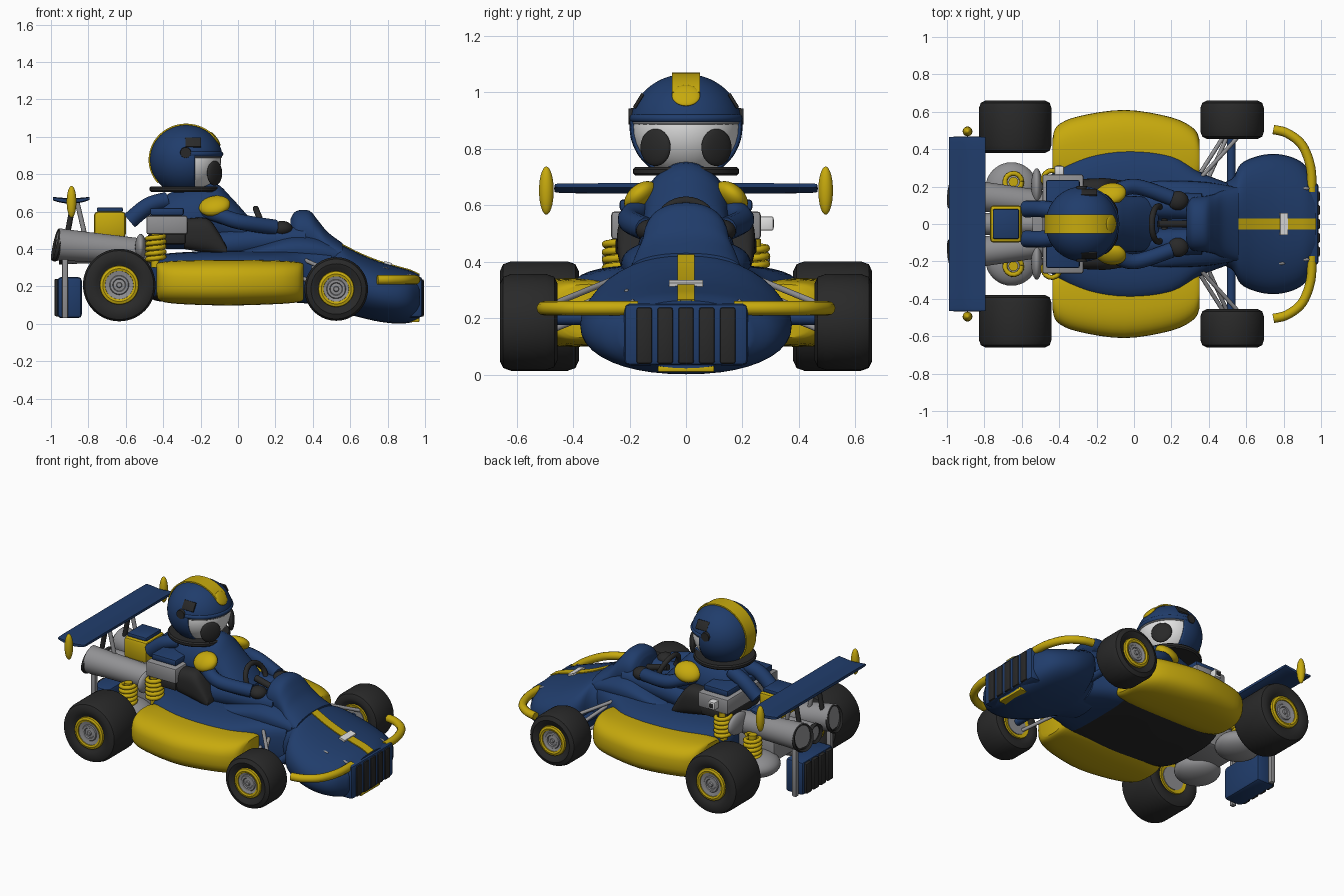
import bpy, bmesh, math
from mathutils import Vector, Matrix

cube = bpy.data.objects.get("Cube")
if cube:
    bpy.data.objects.remove(cube, do_unlink=True)


def material(name, r, g, b):
    m = bpy.data.materials.new(name)
    m.use_nodes = True
    m.diffuse_color = (r, g, b, 1)
    m.node_tree.nodes["Principled BSDF"].inputs["Base Color"].default_value = (r, g, b, 1)
    return m


BLUE = material("deep_blue", .0145, .046, .148)
YELLOW = material("warm_yellow", .57, .4, .004)
BLACK = material("rubber_black", .022, .022, .022)
GREY = material("metal_grey", .28, .28, .29)
WHITE = material("face_white", .75, .75, .75)


def finish(bm, name, *mats):
    bmesh.ops.recalc_face_normals(bm, faces=bm.faces)
    me = bpy.data.meshes.new(name)
    bm.to_mesh(me)
    bm.free()
    for m in mats:
        me.materials.append(m)
    me.shade_smooth()
    me.set_sharp_from_angle(angle=math.radians(38))
    ob = bpy.data.objects.new(name, me)
    bpy.context.collection.objects.link(ob)
    return ob


def skin(bm, rings):
    """Bridge equal rings of points with quads and cap both ends."""
    vs = [[bm.verts.new(p) for p in r] for r in rings]
    n = len(vs[0])
    for a, b in zip(vs, vs[1:]):
        for i in range(n):
            j = (i + 1) % n
            bm.faces.new((a[i], a[j], b[j], b[i]))
    bm.faces.new(vs[0])
    bm.faces.new(vs[-1])


def smooth_steps(rows, steps=4):
    """Catmull-Rom interpolation of section rows."""
    rows = [Vector(r) for r in rows]
    out = []
    for i in range(len(rows) - 1):
        a, b = rows[i], rows[i + 1]
        p = rows[i - 1] if i else a
        q = rows[min(i + 2, len(rows) - 1)]
        for k in range(steps):
            t = k / steps
            out.append(.5 * (2 * a + (b - p) * t + (2 * p - 5 * a + 4 * b - q) * t * t
                             + (3 * a - p - 3 * b + q) * t ** 3))
    return out + [rows[-1]]


def loft(name, rows, mat, power=2.2, n=40):
    """Superellipse hull along x; rows are x, y_min, y_max, z_min, z_max."""
    bm = bmesh.new()
    rings = []
    for x, y0, y1, z0, z1 in smooth_steps(rows):
        ring = []
        for i in range(n):
            c, s = math.cos(math.tau * i / n), math.sin(math.tau * i / n)
            u = math.copysign(abs(c) ** (2 / power), c)
            v = math.copysign(abs(s) ** (2 / power), s)
            ring.append((x, (y0 + y1 + (y1 - y0) * u) / 2, (z0 + z1 + (z1 - z0) * v) / 2))
        rings.append(ring)
    skin(bm, rings)
    return finish(bm, name, mat)


def sym(rows):
    return [(x, -w, w, lo, hi) for x, w, lo, hi in rows]


def box(name, loc, size, mat, bevel=.012, rot=Matrix()):
    bm = bmesh.new()
    bmesh.ops.create_cube(bm, size=1)
    bmesh.ops.scale(bm, vec=size, verts=bm.verts)
    bmesh.ops.bevel(bm, geom=bm.edges[:], offset=bevel, segments=2, affect='EDGES', profile=.5)
    bmesh.ops.transform(bm, matrix=Matrix.Translation(loc) @ rot, verts=bm.verts)
    return finish(bm, name, mat)


def ball(name, loc, radii, mat, rot=Matrix()):
    bm = bmesh.new()
    bmesh.ops.create_uvsphere(bm, u_segments=32, v_segments=20, radius=1)
    bmesh.ops.transform(bm, matrix=Matrix.Translation(loc) @ rot @ Matrix.Diagonal((*radii, 1)), verts=bm.verts)
    return finish(bm, name, mat)


def lathe(name, profile, mat, loc, axis, n=40):
    """Revolve (radius, height) pairs about an axis through loc."""
    bm = bmesh.new()
    skin(bm, [[(max(r, .0005) * math.cos(math.tau * i / n), max(r, .0005) * math.sin(math.tau * i / n), h)
               for i in range(n)] for r, h in profile])
    rot = Vector(axis).to_track_quat('Z', 'Y').to_matrix().to_4x4()
    bmesh.ops.transform(bm, matrix=Matrix.Translation(loc) @ rot, verts=bm.verts)
    return finish(bm, name, mat)


def tube(name, points, radius, mat, smooth=True, cyclic=False):
    cu = bpy.data.curves.new(name, 'CURVE')
    cu.dimensions, cu.bevel_depth, cu.bevel_resolution, cu.use_fill_caps = '3D', radius, 4, True
    pts = smooth_steps(points, 6) if smooth else points
    sp = cu.splines.new('POLY')
    sp.points.add(len(pts) - 1)
    sp.use_cyclic_u = cyclic
    for p, co in zip(sp.points, pts):
        p.co = (*co, 1)
    tmp = bpy.data.objects.new(name + "_path", cu)
    bm = bmesh.new()
    bm.from_mesh(tmp.to_mesh())
    tmp.to_mesh_clear()
    bpy.data.objects.remove(tmp)
    return finish(bm, name, mat)


def ribbon(name, path, half, mat, lift):
    """Thin strip along an xz path."""
    bm = bmesh.new()
    rings = []
    for i, (x, z) in enumerate(path):
        a, b = path[max(i - 1, 0)], path[min(i + 1, len(path) - 1)]
        t = Vector((b[0] - a[0], b[1] - a[1])).normalized()
        nx, nz = -t.y * lift, t.x * lift
        rings.append([(x - nx, -half, z - nz), (x - nx, half, z - nz),
                      (x + nx, half, z + nz), (x + nx, -half, z + nz)])
    skin(bm, rings)
    return finish(bm, name, mat)


# Body hull, dark underside, nose and dashboard cowl
tub = loft("body_tub", sym([(-.47, .2, .14, .34), (-.42, .29, .12, .37), (-.25, .38, .115, .385), (-.03, .415, .11, .39),
                            (.2, .38, .115, .39), (.35, .28, .11, .4), (.5, .22, .09, .42)]), BLUE, 3.6)
tub.data.materials.append(BLACK)
for p in tub.data.polygons:
    if p.normal.z < -.6 and p.center.x < .28:
        p.material_index = 1
nose_rows = [(.4, .2, .09, .44), (.52, .24, .07, .435), (.57, .32, .055, .415), (.65, .36, .035, .375), (.75, .375, .012, .335),
             (.85, .355, .001, .305), (.92, .31, .006, .285), (.97, .23, .022, .262)]
loft("nose", sym(nose_rows), BLUE, 2.2)
loft("dash_cowl", sym([(.28, .1, .4, .56), (.31, .14, .38, .602), (.38, .15, .36, .605), (.43, .16, .34, .55),
                       (.48, .185, .3, .49), (.56, .2, .3, .43)]), BLUE, 2.2)
loft("cockpit_rim", sym([(.02, .22, .32, .4), (.12, .23, .32, .43), (.28, .23, .3, .48), (.42, .22, .3, .47),
                         (.53, .2, .3, .43)]), BLUE, 2.4)
top = [(r[0], r[3]) for r in smooth_steps(nose_rows) if r[0] > .54]
ribbon("nose_stripe", top, .03, YELLOW, .005)
ribbon("nose_badge", [(.78, .327), (.82, .316)], .06, WHITE, .009)
box("nose_lip", (.945, 0, .02), (.05, .2, .022), YELLOW, .005)
for x, y, z in ((.78, -.21, .292), (.91, .19, .255), (.91, -.19, .255)):
    ball("nose_clip", (x, y, z), (.028, .01, .012), GREY)

# Front grille
box("grille_block", (.937, 0, .142), (.1, .44, .22), BLUE, .02)
for i in range(5):
    box("grille_slot", (.968, (i - 2) * .074, .138), (.052, .056, .2), BLACK, .009)

# Wheels
for s in (1, -1):
    for label, x, z, r, inner, rim in (("rear", -.635, .207, .194, .38, .1), ("front", .525, .186, .17, .455, .092)):
        w = .66 - inner
        lathe(label + "_tyre", [(rim - .01, .025), (rim + .02, .005), (r - .035, 0), (r - .01, .012), (r, .04), (r, w - .04),
                                (r - .01, w - .012), (r - .035, w), (rim + .02, w - .008), (rim - .01, w - .03)],
              BLACK, (x, s * inner, z), (0, s, 0), 56)
        lathe(label + "_rim", [(rim - .025, .015), (rim, .008), (rim + .006, .03), (rim + .006, w - .03), (rim + .002, w - .007),
                               (rim - .012, w - .002), (rim - .024, w - .006), (rim - .026, w - .025)],
              YELLOW, (x, s * inner, z), (0, s, 0))
        lathe(label + "_hub", [(.0, .01), (rim - .024, .01), (rim - .024, w - .012), (.052, w - .017), (.048, w - .011),
                               (.035, w - .011), (.031, w - .017), (.015, w - .015), (.012, w - .006), (0, w - .006)],
              GREY, (x, s * inner, z), (0, s, 0))

    # Side pod
    rows = [(-.435, .26, .46, .15, .32), (-.41, .22, .525, .12, .33), (-.3, .19, .575, .105, .338), (-.05, .18, .61, .098, .342),
            (.2, .18, .57, .105, .338), (.32, .2, .51, .115, .33), (.35, .24, .45, .13, .32)]
    loft("side_pod", [(x, *sorted((s * a, s * b)), lo, hi) for x, a, b, lo, hi in rows], YELLOW, 2.7)

    # Front suspension and curved bumper
    tube("front_axle", [(.52, s * .15, .2), (.52, s * .47, .2)], .024, BLUE, False)
    for x0, z0, x1, z1 in ((.36, .34, .56, .25), (.4, .3, .5, .2), (.34, .25, .48, .16)):
        tube("suspension_rod", [(x0, s * .25, z0), (x1, s * .47, z1)], .011, GREY, False)
    tube("front_bumper", [(.745, s * .505, .235), (.82, s * .485, .235), (.9, s * .42, .235), (.945, s * .3, .235),
                          (.95, s * .17, .235)], .025, YELLOW)

    # Coil springs standing on round housings
    for x, y, z in ((-.645, .225, .23), (-.44, .24, .33)):
        coil = [(x + .046 * math.cos(a * .5), s * y + .046 * math.sin(a * .5), z + a * .0022) for a in range(64)]
        tube("coil_spring", coil, .013, YELLOW, False)
        tube("damper", [(x, s * y, z - .03), (x, s * y, z + .15)], .026, YELLOW, False)
    ball("gear_housing", (-.655, s * .19, .18), (.14, .14, .075), GREY)

    # Exhaust pipes with slanted dark mouths, converging forward
    lathe("exhaust_pipe", [(0, .5), (.065, .5), (.072, .44), (.08, .15), (.086, 0), (0, 0)],
          GREY, (-.965, s * .165, .425), (1, -s * .12, -.09))
    lathe("exhaust_mouth", [(0, .012), (.07, .012), (.07, 0), (.084, -.01), (.088, .008), (.082, .02)], BLACK,
          (-.97, s * .165, .42), (1, -s * .12, -.22))
    ball("exhaust_bend", (-.52, s * .2, .41), (.03, .098, .07), GREY)

    # Rear wing posts and end caps
    tube("wing_post", [(-.92, s * .12, .44), (-.88, s * .12, .65)], .015, BLACK, False)
    tube("wing_brace", [(-.82, s * .12, .48), (-.86, s * .12, .65)], .013, GREY, False)
    ball("wing_cap", (-.89, s * .495, .652), (.026, .026, .085), YELLOW)
    box("rear_frame", (-.925, s * .18, .2), (.03, .03, .34), GREY, .006)

    # Seat side, limbs and helmet side details
    rows = [(-.29, .1, .24, .4, .56), (-.17, .1, .245, .38, .565), (-.11, .12, .24, .37, .5), (-.06, .14, .23, .36, .41)]
    loft("seat_side", [(x, *sorted((s * a, s * b)), lo, hi) for x, a, b, lo, hi in rows], BLACK, 2.8)
    tube("arm", [(-.2, s * .11, .61), (-.1, s * .17, .58), (.01, s * .2, .545), (.2, s * .14, .515)], .042, BLUE)
    ball("glove", (.235, s * .125, .51), (.056, .052, .04), BLACK)
    ball("shoulder_pad", (-.125, s * .16, .63), (.085, .068, .042), YELLOW,
         Matrix.Rotation(-s * .7, 4, 'X') @ Matrix.Rotation(-.2, 4, 'Y'))
    tube("leg", [(-.12, s * .1, .42), (.1, s * .1, .44), (.36, s * .09, .45)], .075, BLUE)
    lathe("helmet_pivot", [(0, 0), (.03, 0), (.028, .018), (0, .018)], BLACK, (-.28, s * .185, .915), (0, s, 0))
    box("helmet_vent", (-.24, s * .168, .97), (.085, .012, .06), BLACK, .004, Matrix.Rotation(s * .55, 4, 'X'))
    ball("eye", (-.125, s * .108, .805), (.02, .064, .066), BLACK, Matrix.Rotation(s * .62, 4, 'Z'))

# Central exhaust and engine blocks
lathe("centre_exhaust", [(0, .4), (.055, .4), (.06, 0), (0, 0)], GREY, (-.94, 0, .38), (1, 0, 0))
lathe("centre_mouth", [(0, .01), (.046, .01), (.046, 0), (.062, -.012), (.064, .012), (.058, .02)], BLACK,
      (-.945, 0, .38), (1, 0, 0))
box("gearbox", (-.58, 0, .27), (.3, .24, .2), GREY, .02)
box("engine_block", (-.38, 0, .528), (.22, .53, .1), GREY, .012)
box("engine_base", (-.38, 0, .455), (.2, .5, .06), BLACK, .012)
box("engine_lid", (-.38, 0, .6), (.18, .47, .04), BLUE, .01)
box("engine_valve", (-.4, .285, .535), (.05, .05, .05), WHITE, .006)
box("valve_cap", (-.4, .305, .535), (.03, .015, .03), BLACK, .004)
box("fuel_box", (-.685, 0, .53), (.17, .2, .14), YELLOW, .02)
box("fuel_lid", (-.685, 0, .61), (.14, .16, .025), BLUE, .008)

# Rear wing and rear radiator
loft("rear_wing", sym([(-.99, .465, .66, .678), (-.95, .467, .648, .675), (-.89, .467, .642, .67),
                       (-.83, .467, .65, .675), (-.795, .465, .662, .678)]), BLUE, 8)
box("rear_radiator", (-.9, 0, .14), (.13, .32, .22), BLUE, .02)
for i in range(4):
    box("radiator_fin", (-.964, (i - 1.5) * .074, .14), (.036, .06, .2), BLACK, .009)

# Driver torso, back straps, collar and steering wheel
loft("torso", sym([(-.47, .08, .42, .58), (-.38, .13, .4, .69), (-.24, .16, .4, .74), (-.12, .155, .4, .75), (-.04, .15, .4, .68),
                   (.05, .145, .4, .58), (.13, .12, .4, .49)]), BLUE, 1.9)
for s in (1, -1):
    tube("back_strap", [(-.38, s * .06, .66), (-.48, s * .08, .63), (-.58, s * .08, .55)], .045, BLUE)
lathe("collar", [(.1, 0), (.18, 0), (.188, .008), (.188, .022), (.18, .03), (.1, .03)], BLACK, (-.285, 0, .705), (0, 0, 1))
wheel = [(.13 - .035 * math.sin(a), .095 * math.cos(a), .53 + .085 * math.sin(a)) for a in (math.tau * i / 32 for i in range(32))]
tube("steering_wheel", wheel, .016, BLACK, False, True)
tube("steering_column", [(.13, 0, .53), (.32, 0, .48)], .02, BLACK, False)

# Head: white face ball inside an open blue helmet shell
HEAD = Vector((-.277, 0, .877))
ball("face", HEAD, (.187, .192, .182), WHITE)
bm = bmesh.new()
bmesh.ops.create_uvsphere(bm, u_segments=64, v_segments=48, radius=1)
bmesh.ops.transform(bm, matrix=Matrix.Translation(HEAD) @ Matrix.Diagonal((.196, .2, .188, 1)), verts=bm.verts)
for co, no in (((0, 0, .9), (0, 0, 1)), ((-.23, 0, 0), (1, 0, 0))):
    bmesh.ops.bisect_plane(bm, geom=bm.verts[:] + bm.edges[:] + bm.faces[:], plane_co=co, plane_no=no)
opening = [f for f in bm.faces if f.calc_center_median().x > -.23 and f.calc_center_median().z < .9]
bmesh.ops.delete(bm, geom=opening, context='FACES')
shell = finish(bm, "helmet", BLUE)
shell.modifiers.new("thickness", 'SOLIDIFY').thickness = .012
arc = [math.radians(a) for a in range(-90, 91, 10)]
tube("helmet_brow", [(HEAD.x + .184 * math.cos(a), .187 * math.sin(a), .908) for a in arc], .015, BLUE, False)
tube("visor_trim", [(HEAD.x + .187 * math.cos(a), .19 * math.sin(a), .892) for a in arc], .005, GREY, False)
sweep = [math.radians(a) for a in range(40, 221, 6)]
ribbon("helmet_stripe", [(HEAD.x + .197 * math.cos(a), HEAD.z + .189 * math.sin(a)) for a in sweep], .05, YELLOW, .004)
ball("stripe_tip", HEAD + Vector((.155, 0, .112)), (.045, .05, .011), YELLOW, Matrix.Rotation(.95, 4, 'Y'))
